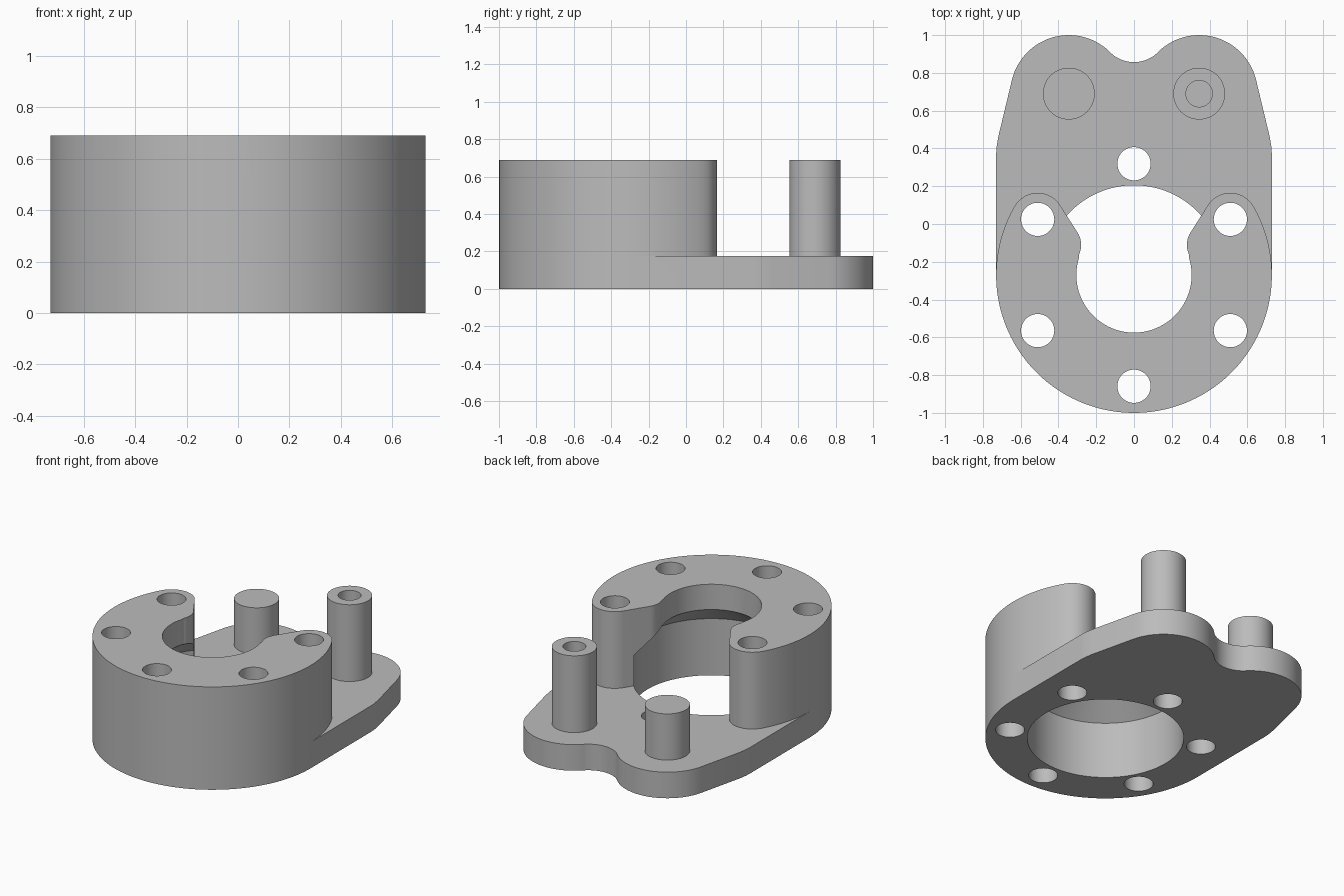
import bpy, bmesh
from math import sin, cos, radians

if "Cube" in bpy.data.objects:
    bpy.data.objects.remove(bpy.data.objects["Cube"])

TOP, PLATE = 0.69, 0.175
CENTRE, OUTER = (0, -0.27), 0.73
LOBE = (0.345, 0.69)

grey = bpy.data.materials.new("plain_grey")
grey.use_nodes = True
grey.diffuse_color = (0.5, 0.5, 0.5, 1)
grey.node_tree.nodes["Principled BSDF"].inputs["Base Color"].default_value = grey.diffuse_color


def arc(centre, r, start, end, step=3):
    n = max(1, round(abs(end - start) / step))
    angles = [radians(start + (end - start) * i / n) for i in range(n + 1)]
    return [(centre[0] + r * cos(a), centre[1] + r * sin(a)) for a in angles]


def mirrored(half):
    """Close a +x half outline; points on the axis are not repeated."""
    return half + [(-x, y) for x, y in reversed(half) if abs(x) > 1e-4]


def finish(bm, name):
    bmesh.ops.recalc_face_normals(bm, faces=bm.faces)
    mesh = bpy.data.meshes.new(name)
    bm.to_mesh(mesh)
    bm.free()
    mesh.materials.append(grey)
    obj = bpy.data.objects.new(name, mesh)
    bpy.context.collection.objects.link(obj)
    return obj


def loft(name, sections):
    """Solid through matching outlines, given as (outline, z) pairs."""
    bm = bmesh.new()
    rings = [[bm.verts.new((x, y, z)) for x, y in pts] for pts, z in sections]
    for low, high in zip(rings, rings[1:]):
        for i in range(len(low)):
            j = (i + 1) % len(low)
            bm.faces.new((low[i], low[j], high[j], high[i]))
    bm.faces.new(rings[0])
    bm.faces.new(rings[-1])
    return finish(bm, name)


def circle(centre, r, step=5):
    return arc(centre, r, 0, 360, step)[:-1]


def cylinder(name, centre, r, z0, z1):
    return loft(name, [(circle(centre, r), z0), (circle(centre, r), z1)])


def combine(obj, other, operation):
    mod = obj.modifiers.new("combine", 'BOOLEAN')
    mod.operation, mod.solver, mod.object = operation, 'EXACT', other
    bpy.context.view_layer.update()
    graph = bpy.context.evaluated_depsgraph_get()
    mesh = bpy.data.meshes.new_from_object(obj.evaluated_get(graph))
    obj.modifiers.clear()
    obj.data = mesh
    bpy.data.objects.remove(other)


# Base plate with two rear lobes and a rounded notch
plate_half = (arc(CENTRE, OUTER, -90, 0)
              + [(0.73, 0.36), (0.7285, 0.4), (0.719, 0.46)]
              + arc(LOBE, 0.31, 13.5, 135)
              + arc((0, 1.037), 0.18, -45, -90)[1:])
outline = mirrored(plate_half[1:])
outline.append(plate_half[0])
body = loft("body", [(outline, 0), (outline, PLATE)])

# Open ring standing on the plate, with rounded arm ends
ring_half = (arc(CENTRE, OUTER, -90, 30)[1:]
             + arc((0.51, 0.025), 0.14, 30, 148)[1:]
             + arc((0.4, -0.11), 0.12, 148, 205)
             + arc(CENTRE, 0.305, 17, -90))
outline = mirrored(ring_half)
outline.append((0, CENTRE[1] - OUTER))
ring = loft("ring", [(outline, PLATE), (outline, TOP)])
combine(body, ring, 'UNION')

# Wide bore tapering up to the narrow lip
bore = loft("bore_cutter", [(circle(CENTRE, r, 3), z) for r, z in
                            ((0.475, -0.1), (0.475, 0.38), (0.2, 0.607))])
combine(body, bore, 'DIFFERENCE')

# Six through holes around the bore
for x, y in arc(CENTRE, 0.589, 30, 330, 60):
    combine(body, cylinder("hole_cutter", (x, y), 0.088, -0.1, 1), 'DIFFERENCE')

# Short solid post and tall hollow post
solid_post = cylinder("solid_post", (-LOBE[0], LOBE[1]), 0.137, PLATE - 0.01, 0.485)
hollow_post = cylinder("hollow_post", LOBE, 0.137, PLATE - 0.01, TOP)
combine(hollow_post, cylinder("post_cutter", LOBE, 0.07, 0.2, 1), 'DIFFERENCE')

# Smooth curved walls, sharp rims
bpy.ops.object.select_all(action='DESELECT')
for obj in (body, solid_post, hollow_post):
    obj.select_set(True)
bpy.context.view_layer.objects.active = body
bpy.ops.object.shade_smooth_by_angle(angle=radians(30))
